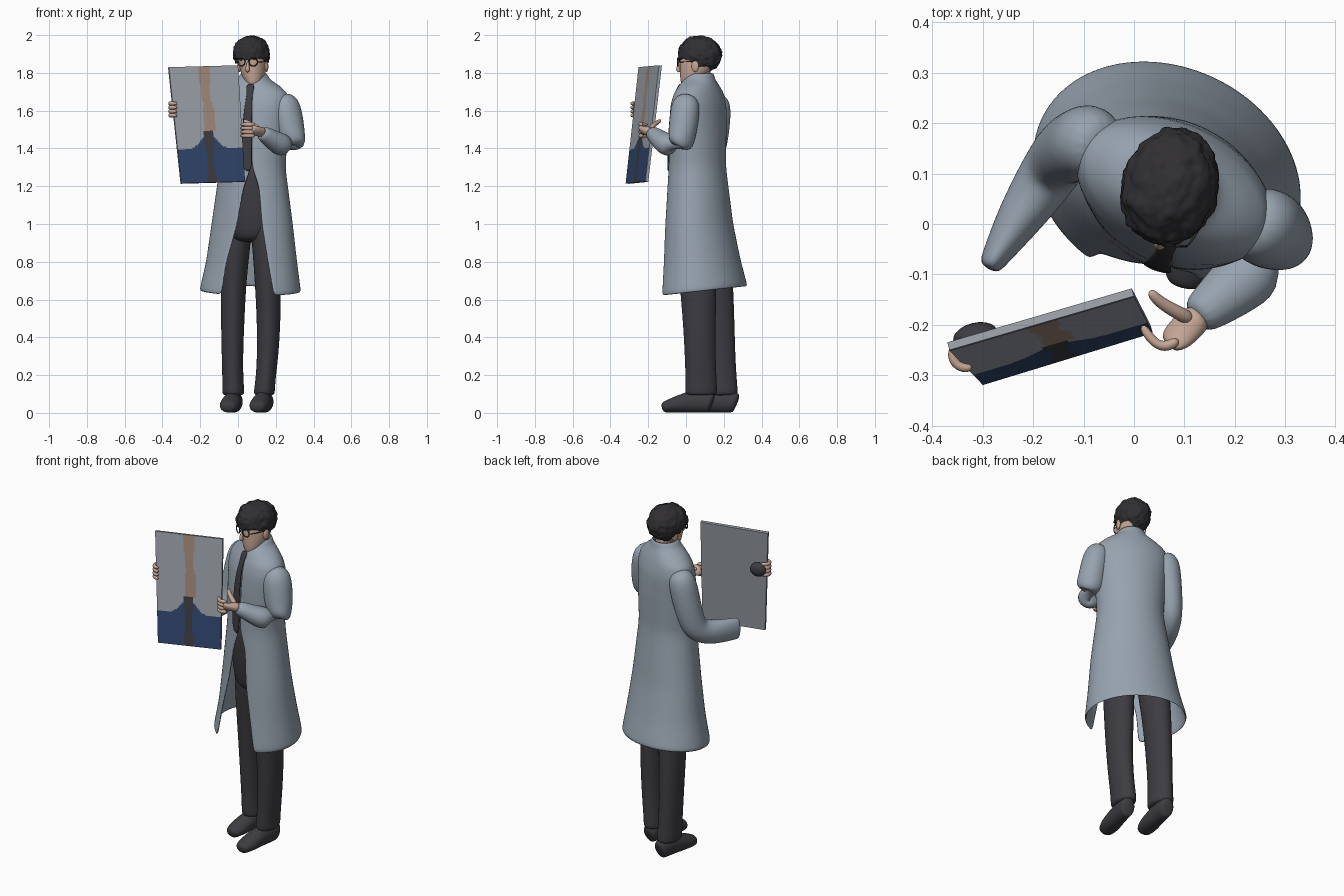
import bpy, bmesh, math
from mathutils import Vector, noise

if "Cube" in bpy.data.objects:
    bpy.data.objects.remove(bpy.data.objects["Cube"])

def mat(name, r, g, b):
    m = bpy.data.materials.new(name)
    m.diffuse_color = (r, g, b, 1)
    m.use_nodes = True
    m.node_tree.nodes["Principled BSDF"].inputs["Base Color"].default_value = m.diffuse_color
    return m

COAT = mat("coat_grey_blue", .31, .365, .43)
PANEL = mat("panel_grey", .33, .36, .40)
DARK = mat("trouser_charcoal", .047, .045, .053)
HAIR = mat("hair_black", .03, .028, .032)
SKIN = mat("skin", .56, .38, .30)
TAN = mat("panel_tan", .36, .25, .20)
BLUE = mat("panel_blue", .03, .06, .15)
TURN = math.radians(-25)          # the body is turned to its right

def finish(name, bm, mats, sub=0, thick=0, smooth=True):
    bmesh.ops.recalc_face_normals(bm, faces=bm.faces)
    me = bpy.data.meshes.new(name)
    bm.to_mesh(me)
    bm.free()
    for m in mats:
        me.materials.append(m)
    for p in me.polygons:
        p.use_smooth = smooth
    ob = bpy.data.objects.new(name, me)
    bpy.context.collection.objects.link(ob)
    if thick:
        md = ob.modifiers.new("thickness", 'SOLIDIFY')
        md.thickness, md.offset = thick, -1
    if sub:
        md = ob.modifiers.new("smooth", 'SUBSURF')
        md.levels = md.render_levels = sub
    return ob

def skin_rings(name, rings, m, closed=True, caps=True, sub=1, thick=0):
    bm = bmesh.new()
    rows = [[bm.verts.new(p) for p in r] for r in rings]
    n = len(rows[0])
    for r0, r1 in zip(rows, rows[1:]):
        for i in range(n if closed else n - 1):
            j = (i + 1) % n
            bm.faces.new((r0[i], r0[j], r1[j], r1[i]))
    if caps:
        bm.faces.new(rows[0])
        bm.faces.new(rows[-1])
    return finish(name, bm, [m], sub, thick)

def loft(name, keys, m, rot=0.0, n=20, sub=2):
    """Stacked ellipses: (cx, cy, z, rx, ry)"""
    c, s = math.cos(rot), math.sin(rot)
    rings = []
    for cx, cy, z, rx, ry in keys:
        ring = []
        for i in range(n):
            t = 2 * math.pi * i / n
            u, v = rx * math.cos(t), ry * math.sin(t)
            ring.append((cx + u * c - v * s, cy + u * s + v * c, z))
        rings.append(ring)
    return skin_rings(name, rings, m, sub=sub)

def tube(name, keys, m, ref, n=14, sub=2):
    """Ellipses along a path: (x, y, z, radius along ref, radius across)"""
    pts = [Vector(k[:3]) for k in keys]
    rings = []
    for i, k in enumerate(keys):
        tan = (pts[min(i + 1, len(pts) - 1)] - pts[max(i - 1, 0)]).normalized()
        N = Vector(ref)
        N = (N - tan * N.dot(tan)).normalized()
        B = tan.cross(N)
        rings.append([pts[i] + N * k[3] * math.cos(a) + B * k[4] * math.sin(a)
                      for a in (2 * math.pi * j / n for j in range(n))])
    return skin_rings(name, rings, m, sub=sub)

def ball(name, c, r, m, rot=0.0):
    bm = bmesh.new()
    bmesh.ops.create_uvsphere(bm, u_segments=20, v_segments=14, radius=1)
    for v in bm.verts:
        p = Vector((v.co.x * r[0], v.co.y * r[1], v.co.z * r[2]))
        v.co = Vector((p.x * math.cos(rot) - p.y * math.sin(rot),
                       p.x * math.sin(rot) + p.y * math.cos(rot), p.z)) + Vector(c)
    return finish(name, bm, [m])

def interp(keys, z):
    for k0, k1 in zip(keys, keys[1:]):
        if z <= k1[0]:
            t = max(0, (z - k0[0]) / (k1[0] - k0[0]))
            return [a + (b - a) * t for a, b in zip(k0[1:], k1[1:])]
    return list(keys[-1][1:])

# Coat: z, cx, cy, half width, half depth
BODY = [(.645, .065, .093, .278, .222), (.8, .072, .083, .25, .195),
        (1.0, .075, .07, .224, .169), (1.3, .077, .06, .18, .145),
        (1.5, .08, .062, .195, .142), (1.63, .08, .066, .208, .132),
        (1.69, .08, .068, .195, .115), (1.73, .081, .07, .15, .098),
        (1.765, .082, .072, .09, .082), (1.80, .084, .076, .066, .07)]
# Coat opening: z, left edge x, right edge x
OPEN = [(.645, -.09, .19), (.8, -.065, .16), (1.0, -.005, .125),
        (1.2, .03, .11), (1.3, .07, .072), (1.9, .07, .072)]

def coat_point(z, s):
    cx, cy, a, b = interp(BODY, z)
    c, sn = math.cos(TURN), math.sin(TURN)
    t = s + math.atan2(-b * sn, a * c)
    return Vector((cx + a * math.cos(t) * c - b * math.sin(t) * sn,
                   cy + a * math.cos(t) * sn + b * math.sin(t) * c, z))

def front_angle(z, x):
    cx, cy, a, b = interp(BODY, z)
    X = math.hypot(a * math.cos(TURN), b * math.sin(TURN))
    return -math.acos(max(-1, min(1, (x - cx) / X)))

zs = [.645 + (1.5 - .645) * i / 18 for i in range(18)] + \
     [1.5, 1.57, 1.63, 1.66, 1.69, 1.71, 1.73, 1.75, 1.765, 1.78, 1.80]
rings = []
for z in zs:
    xl, xr = interp(OPEN, z)
    s0, s1 = front_angle(z, xr), 2 * math.pi + front_angle(z, xl)
    ring = []
    for i in range(49):
        p = coat_point(z, s0 + (s1 - s0) * i / 48)
        p.z += .11 * (p.y - .093) * max(0, 1 - (z - .645) / .35)   # hem lower in front
        ring.append(p)
    rings.append(ring)
skin_rings("coat", rings, COAT, closed=False, caps=False, sub=1, thick=.01)

# Tie lying on the chest: z, centre x, half width
rings = []
for z, x, w in [(1.745, .068, .016), (1.72, .066, .024), (1.695, .064, .014), (1.62, .055, .022),
                (1.5, .05, .026), (1.38, .047, .03), (1.31, .05, .028), (1.28, .055, .01)]:
    rings.append([coat_point(z, front_angle(z, x + k * w)) + Vector((-.003, -.01, 0))
                  for k in (-1, -.33, .33, 1)])
skin_rings("tie", rings, DARK, closed=False, caps=False, sub=1, thick=.008)

# Sleeves
tube("left_sleeve", [(.225, .01, 1.675, .04, .04), (.25, .0, 1.645, .08, .075),
                     (.268, -.01, 1.56, .082, .077), (.282, -.02, 1.47, .076, .075),
                     (.29, -.035, 1.405, .072, .078), (.255, -.075, 1.405, .068, .072),
                     (.2, -.125, 1.435, .056, .062), (.15, -.165, 1.47, .044, .048),
                     (.12, -.188, 1.487, .036, .038)], COAT, (.65, -.75, 0.01) and (.7, .72, 0))
tube("right_sleeve", [(-.06, .155, 1.675, .04, .04), (-.085, .165, 1.645, .075, .075),
                      (-.105, .16, 1.55, .072, .08), (-.13, .15, 1.43, .066, .075),
                      (-.15, .13, 1.345, .062, .074), (-.185, .075, 1.312, .058, .07),
                      (-.235, .0, 1.305, .045, .068), (-.275, -.065, 1.305, .028, .064),
                      (-.29, -.09, 1.305, .022, .062)], COAT, (.87, -.5, 0))

# Trousers
loft("trouser_hips", [(.07, .07, .9, .1, .09), (.07, .075, .97, .15, .115), (.07, .068, 1.1, .155, .125),
                      (.075, .06, 1.25, .15, .125), (.075, .06, 1.34, .14, .11)], DARK, TURN)
LEGS = {"right": [(0, .12, 1.08, .085, .1), (-.012, .135, .9, .08, .1), (-.024, .155, .7, .069, .095),
                  (-.028, .17, .5, .063, .087), (-.03, .18, .3, .057, .082),
                  (-.027, .187, .17, .056, .083), (-.025, .19, .11, .06, .086), (-.025, .19, .09, .055, .08)],
        "left": [(.14, .045, 1.08, .085, .1), (.15, .05, .9, .077, .1), (.158, .063, .7, .07, .1),
                 (.163, .07, .5, .064, .088), (.158, .075, .3, .057, .082),
                 (.145, .08, .17, .053, .083), (.139, .08, .11, .057, .086), (.139, .08, .09, .052, .08)]}
for side, keys in LEGS.items():
    loft(side + "_trouser_leg", keys, DARK)

# Shoes, heel to toe
for side, h, t in (("right", (-.012, .27), (-.055, .005)), ("left", (.152, .14), (.1, -.127))):
    d = Vector((t[0] - h[0], t[1] - h[1], 0))
    keys = [(h[0] + d.x * f, h[1] + d.y * f, z, w, z) for f, z, w in
            ((0, .05, .035), (.06, .058, .043), (.3, .062, .046), (.5, .056, .05),
             (.72, .044, .056), (.9, .034, .048), (1, .026, .032))]
    tube(side + "_shoe", keys, DARK, (-d.y, d.x, 0))

# Head, neck and face
HT = math.radians(-17)
FWD = Vector((math.sin(HT), -math.cos(HT), 0))
SIDE = Vector((math.cos(HT), math.sin(HT), 0))
loft("neck", [(.085, .08, 1.7, .05, .055), (.085, .075, 1.77, .05, .055), (.083, .08, 1.86, .05, .055)], SKIN)
loft("head", [(.08, .0, 1.735, .02, .022), (.081, .012, 1.745, .037, .04), (.082, .035, 1.775, .057, .068),
              (.08, .053, 1.82, .07, .088), (.077, .063, 1.87, .075, .098),
              (.073, .07, 1.92, .074, .097), (.07, .075, 1.96, .055, .07)], SKIN, HT)
nose = Vector((.08, .056, 0)) + FWD * .092
tube("nose", [(*(nose.xy), 1.86, .006, .006), (*((nose + FWD * .008).xy), 1.835, .009, .01),
              (*((nose + FWD * .012).xy), 1.815, .013, .012), (*(nose.xy), 1.805, .008, .008)], SKIN, SIDE)
for k, nm in ((-1, "right"), (1, "left")):
    e = Vector((.079, .07, 1.835)) + SIDE * .074 * k
    ball(nm + "_ear", e, (.01, .02, .03), SKIN, HT)
    # Glasses: rim and side bar
    g = Vector((.078, .06, 1.858)) + FWD * .098 + SIDE * .033 * k
    bpy.ops.mesh.primitive_torus_add(major_segments=24, minor_segments=6, major_radius=.022,
                                     minor_radius=.003, location=g, rotation=(math.pi / 2, 0, HT + k * .25))
    ob = bpy.context.object
    ob.name = nm + "_glasses_rim"
    ob.data.materials.append(HAIR)
    a = g + SIDE * .022 * k
    b = e + SIDE * .004 * k + Vector((0, 0, .025))
    tube(nm + "_glasses_bar", [(*a, .003, .003), (*((a + b) / 2 + SIDE * .008 * k), .003, .003),
                               (*b, .003, .003)], HAIR, (0, 0, 1), n=6, sub=1)

# Hair cap: tousled, cut away over the face
bm = bmesh.new()
bmesh.ops.create_icosphere(bm, subdivisions=5, radius=1)
for v in bm.verts:
    p = v.co.copy()
    k = 1 + .07 * noise.noise(p * 3.5) + .05 * noise.noise(p * 8)
    q = SIDE * (p.x * .095 * k) - FWD * (p.y * .117 * k)
    v.co = Vector((.071 + q.x, .073 + q.y, 1.897 + p.z * .1 * k))
def hairless(c):
    back = (c - Vector((.071, .073, c.z))).dot(-FWD)
    lim = 1.872 if back < -.03 else (1.85 if back < .015 else 1.80)
    return c.z < lim + .012 * noise.noise(c * 45)
bmesh.ops.delete(bm, geom=[f for f in bm.faces if hairless(f.calc_center_median())], context='FACES')
finish("hair", bm, [HAIR], thick=.02)

# Held panel
TL, TR = Vector((-.366, -.25, 1.83)), Vector((.0, -.143, 1.84))
BL, BR = Vector((-.3, -.318, 1.215)), Vector((.037, -.215, 1.225))
NRM = (BL - TL).cross(TR - TL).normalized()
bm = bmesh.new()
f = bm.faces.new([bm.verts.new(p) for p in (TL, TR, BR, BL)])
ext = bmesh.ops.extrude_face_region(bm, geom=[f])
bmesh.ops.translate(bm, vec=-NRM * .016, verts=[g for g in ext["geom"] if isinstance(g, bmesh.types.BMVert)])
finish("panel", bm, [PANEL], smooth=False)

def panel_colour(u, v):
    if v > .56 and abs(u - .485) < (.075 if v < .68 or v > .9 else .055):
        return 3
    if v <= .56 and abs(u - (.5 if v < .3 else .52)) < (.085 if abs(v - .25) > .1 else .07):
        return 1
    return 2 if v > .71 - .13 * math.exp(-((u - .485) / .16) ** 2) else 0

bm = bmesh.new()
NU, NV = 48, 72
grid = [[bm.verts.new(TL.lerp(TR, i / NU).lerp(BL.lerp(BR, i / NU), j / NV) + NRM * .0015)
         for i in range(NU + 1)] for j in range(NV + 1)]
for j in range(NV):
    for i in range(NU):
        f = bm.faces.new((grid[j][i], grid[j + 1][i], grid[j + 1][i + 1], grid[j][i + 1]))
        f.material_index = panel_colour((i + .5) / NU, (j + .5) / NV)
finish("panel_picture", bm, [PANEL, TAN, BLUE, DARK], smooth=False)

# Left hand: palm, curled fingers and thumb
tube("left_palm", [(.135, -.178, 1.485, .03, .03), (.11, -.2, 1.49, .025, .034),
                   (.085, -.225, 1.495, .02, .036), (.065, -.24, 1.497, .016, .034)], SKIN, (.7, .72, 0))
for i in range(4):
    z = 1.527 - .02 * i
    tube("left_finger_%d" % (i + 1), [(.09, -.23, z, .012, .012), (.06, -.247, z, .012, .012),
                                      (.035, -.232, z, .011, .011), (.015, -.2, z, .009, .009)],
         SKIN, (0, 0, 1), n=8)
tube("left_thumb", [(.115, -.19, 1.5, .016, .016), (.085, -.175, 1.52, .015, .015),
                    (.05, -.155, 1.537, .013, .013), (.03, -.132, 1.55, .01, .01)], SKIN, (0, 0, 1), n=8)

# Right hand: dark palm behind the panel, fingers around its edge
ball("right_palm", (-.315, -.222, 1.605), (.045, .026, .04), DARK, .25)
for i in range(4):
    z = 1.575 + .021 * i
    tube("right_finger_%d" % (i + 1), [(-.325, -.23, z, .011, .011), (-.355, -.238, z, .012, .012),
                                       (-.364, -.265, z, .012, .012), (-.345, -.287, z, .011, .011),
                                       (-.32, -.285, z, .009, .009)], SKIN, (0, 0, 1), n=8)
